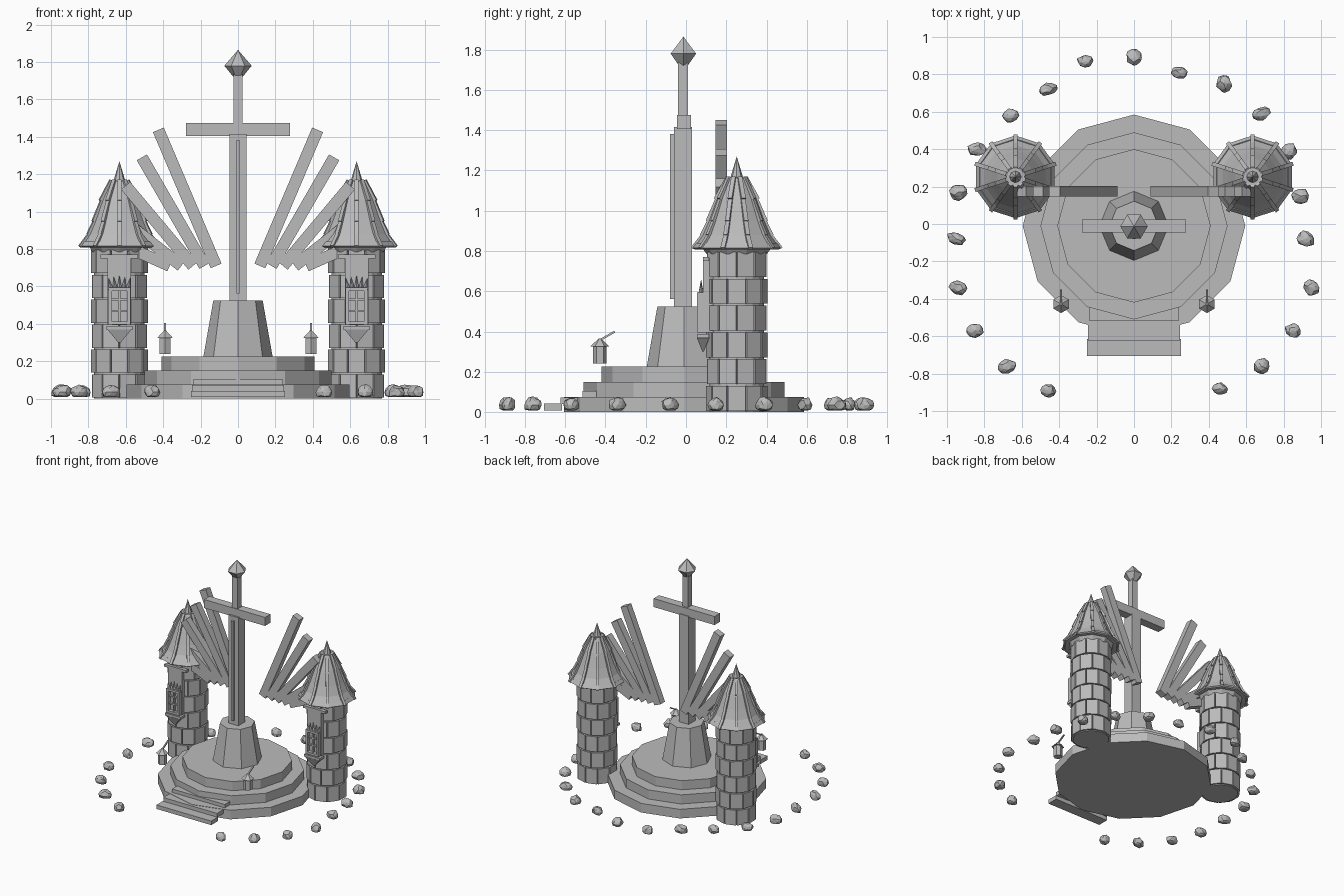
import bpy, bmesh, random
from math import pi, radians, atan2, hypot, sin, cos
from mathutils import Matrix, Vector

random.seed(4)
cube = bpy.data.objects.get("Cube")
if cube:
    bpy.data.objects.remove(cube)

STONE = (0.5, 0.5, 0.5, 1)
stone = bpy.data.materials.new("grey stone")
stone.use_nodes = True
stone.diffuse_color = STONE
stone.node_tree.nodes["Principled BSDF"].inputs["Base Color"].default_value = STONE


def part(name, bm):
    mesh = bpy.data.meshes.new(name)
    bmesh.ops.recalc_face_normals(bm, faces=bm.faces)
    bm.to_mesh(mesh)
    bm.free()
    mesh.materials.append(stone)
    obj = bpy.data.objects.new(name, mesh)
    bpy.context.collection.objects.link(obj)
    return obj


def move(x, y, z):
    return Matrix.Translation((x, y, z))


def turn(angle, axis="Z"):
    return Matrix.Rotation(angle, 4, axis)


def box(bm, matrix, sx, sy, sz):
    size = Matrix.Diagonal((sx, sy, sz, 1))
    bmesh.ops.create_cube(bm, size=1, matrix=matrix @ size)


def frustum(bm, base, sides, low, high, height, spin=0.0):
    """Tapered prism whose foot is centred on the base matrix."""
    bmesh.ops.create_cone(bm, cap_ends=True, segments=sides, radius1=low, radius2=high,
                          depth=height, matrix=base @ move(0, 0, height / 2) @ turn(spin))


MID = -0.01

# Round stepped base
for i, radius in enumerate((0.595, 0.5, 0.41)):
    bm = bmesh.new()
    frustum(bm, move(0, MID, i * 0.075), 12, radius, radius, 0.075)
    part(f"base_tier_{i + 1}", bm)

# Entrance steps
for i, y in enumerate((-0.66, -0.578, -0.47)):
    bm = bmesh.new()
    box(bm, move(0, y, 0.025 + i * 0.031), 0.5 - i * 0.01, 0.09, 0.033)
    part(f"step_{i + 1}", bm)

# Pedestal
bm = bmesh.new()
frustum(bm, move(0, MID, 0.225), 8, 0.185, 0.132, 0.3)
part("pedestal", bm)

# Sword standing on the pedestal
for name, y, z, sx, sy, sz in (
    ("sword_blade", -0.015, 0.965, 0.09, 0.09, 0.9),
    ("blade_ridge", -0.065, 0.972, 0.018, 0.03, 0.82),
    ("sword_guard", MID, 1.44, 0.555, 0.07, 0.07),
    ("sword_grip", -0.015, 1.6, 0.05, 0.05, 0.28),
):
    bm = bmesh.new()
    box(bm, move(0, y, z), sx, sy, sz)
    part(name, bm)
bm = bmesh.new()
frustum(bm, move(0, -0.013, 1.78), 6, 0.073, 0, 0.085, pi / 6)
frustum(bm, move(0, -0.013, 1.69), 6, 0, 0.073, 0.09, pi / 6)
part("sword_pommel", bm)


def wing(side, label):
    # Fan of bars, shorter and flatter towards the outside
    bm = bmesh.new()
    for i in range(5):
        angle = radians((23, 30, 40, 52, 66)[i])
        length = (0.79, 0.67, 0.56, 0.47, 0.38)[i]
        foot = move(side * (0.117 + i * 0.062), 0.175, 0.71)
        box(bm, foot @ turn(side * angle, "Y") @ move(0, 0, length / 2), 0.063, 0.056, length)
    part(f"{label}_wing", bm)


TOWER_SIDES = 10
ROOF = ((0.215, 0.815), (0.17, 0.88), (0.14, 0.95), (0.1, 1.06), (0.05, 1.165))


def tower(side, label):
    centre = move(side * 0.634, 0.252, 0)
    step = 2 * pi / TOWER_SIDES

    # Core and staggered stone courses
    bm = bmesh.new()
    frustum(bm, centre, 20, 0.135, 0.135, 0.81)
    part(f"{label}_tower_core", bm)
    bm = bmesh.new()
    for row in range(6):
        for k in range(TOWER_SIDES):
            spin = turn((k + row % 2 / 2) * step)
            box(bm, centre @ spin @ move(0.125, 0, 0.068 + row * 0.133), 0.044, 0.087, 0.124)
    part(f"{label}_tower_blocks", bm)

    # Flared roof, collar and spike
    bm = bmesh.new()
    for (r1, z1), (r2, z2) in zip(ROOF, ROOF[1:]):
        frustum(bm, centre @ move(0, 0, z1), TOWER_SIDES, r1, r2, z2 - z1)
    part(f"{label}_tower_roof", bm)
    bm = bmesh.new()
    frustum(bm, centre @ move(0, 0, 0.785), TOWER_SIDES, 0.15, 0.175, 0.035)
    part(f"{label}_roof_collar", bm)
    bm = bmesh.new()
    frustum(bm, centre @ move(0, 0, 1.15), 8, 0.036, 0, 0.12)
    part(f"{label}_roof_spike", bm)

    # Overlapping ridge strips, each lifted at its lower end, and eave boards
    bm = bmesh.new()
    for k in range(TOWER_SIDES):
        spin = centre @ turn(pi / 2 + k * step)
        for (r1, z1), (r2, z2) in zip(ROOF, ROOF[1:]):
            tilt = turn(atan2(r2 - r1, z2 - z1) - 0.06, "Y")
            mid = move((r1 + r2) / 2 + 0.002, 0, (z1 + z2) / 2)
            box(bm, spin @ mid @ tilt, 0.016, 0.022, hypot(r2 - r1, z2 - z1) + 0.008)
    part(f"{label}_roof_ridges", bm)
    bm = bmesh.new()
    for k in range(TOWER_SIDES):
        spin = centre @ turn(pi / 2 + (k + 0.5) * step)
        box(bm, spin @ move(0.196, 0, 0.824) @ turn(-0.6, "Y"), 0.014, 0.12, 0.03)
    part(f"{label}_eave_boards", bm)

    # Window bay: backing panel, frame, bars, crest, sill and bracket
    front = centre @ move(0, -0.252, 0)
    bm = bmesh.new()
    box(bm, front @ move(0, 0.11, 0.58), 0.125, 0.05, 0.37)
    box(bm, front @ move(0, 0.1, 0.76), 0.2, 0.03, 0.02)
    part(f"{label}_window_panel", bm)
    bm = bmesh.new()
    for sx in (-1, 1):
        box(bm, front @ move(sx * 0.05, 0.075, 0.495), 0.018, 0.04, 0.2)
    for z in (0.405, 0.585):
        box(bm, front @ move(0, 0.075, z), 0.118, 0.04, 0.018)
    box(bm, front @ move(0, 0.078, 0.495), 0.01, 0.02, 0.18)
    for z in (0.47, 0.53):
        box(bm, front @ move(0, 0.078, z), 0.09, 0.02, 0.01)
    part(f"{label}_window_frame", bm)
    bm = bmesh.new()
    for k in range(-2, 3):
        base = front @ move(k * 0.023, 0.075, 0.585) @ turn(k * 0.1, "Y")
        frustum(bm, base, 4, 0.014, 0, 0.075 - abs(k) * 0.006)
    part(f"{label}_window_crest", bm)
    bm = bmesh.new()
    box(bm, front @ move(0, 0.085, 0.378), 0.14, 0.06, 0.02)
    wedge = front @ move(0, 0.085, 0.3) @ Matrix.Diagonal((1, 0.5, 1, 1))
    frustum(bm, wedge, 4, 0.01, 0.09, 0.07, pi / 4)
    part(f"{label}_window_sill", bm)


def lantern(side, label):
    # Hexagonal lamp with a pointed cap on a slanted rod
    spot = move(side * 0.39, -0.428, 0)
    bm = bmesh.new()
    frustum(bm, spot @ move(0, 0, 0.24), 6, 0.034, 0.034, 0.09)
    frustum(bm, spot @ move(0, 0, 0.325), 6, 0.048, 0.006, 0.04)
    box(bm, spot @ move(0, 0.035, 0.377) @ turn(radians(-60), "X"), 0.01, 0.01, 0.09)
    part(f"{label}_lantern", bm)


for side, label in ((1, "left"), (-1, "right")):
    wing(side, label)
    tower(side, label)
    lantern(side, label)

# Ring of faceted boulders
ROCKS = ((-.26, .87), (0, .89), (.24, .81), (.48, .75), (-.46, .72), (-.66, .58), (.68, .59),
         (-.84, .4), (.83, .39), (-.94, .17), (.89, .15), (-.95, -.08), (.92, -.08),
         (-.94, -.34), (.95, -.34), (-.85, -.57), (.85, -.57), (-.68, -.76), (.68, -.76),
         (-.46, -.89), (.46, -.88))
bm = bmesh.new()
for x, y in ROCKS:
    shape = Matrix.Diagonal((random.uniform(0.042, 0.052), random.uniform(0.032, 0.046), 0.04, 1))
    place = move(x, y, 0.035) @ turn(random.uniform(-0.4, 0.4)) @ shape
    rock = bmesh.ops.create_icosphere(bm, subdivisions=2, radius=1, matrix=place)
    for v in rock["verts"]:
        centre = Vector((x, y, 0.035))
        v.co = centre + (v.co - centre) * random.uniform(0.85, 1.1)
        v.co.z = max(v.co.z, 0.008)
part("boulders", bm)
